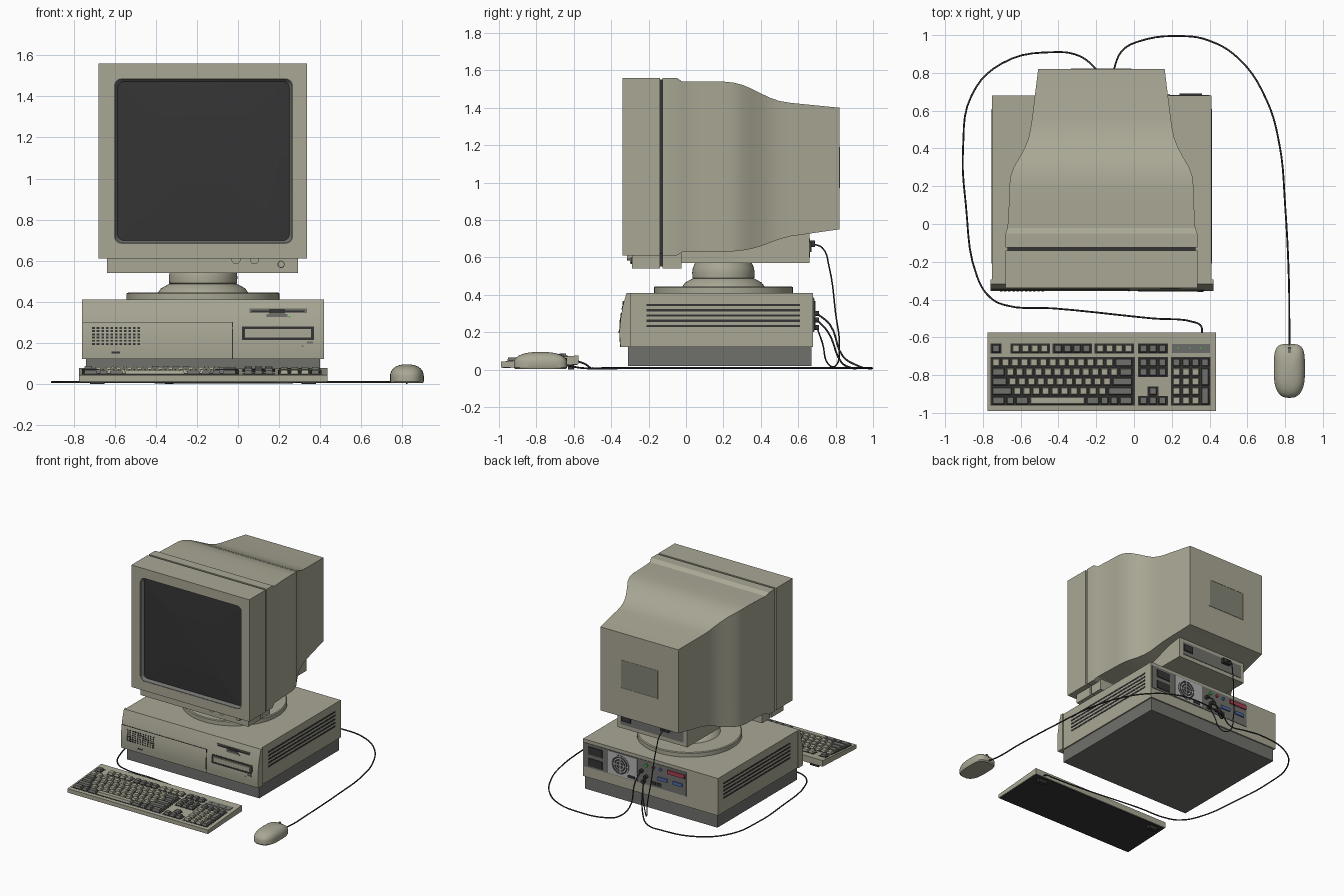
import bpy, bmesh
from math import sin, cos, pi, copysign

if "Cube" in bpy.data.objects:
    bpy.data.objects.remove(bpy.data.objects["Cube"])

def mat(name, r, g, b):
    m = bpy.data.materials.new(name)
    m.diffuse_color = (r, g, b, 1)
    m.use_nodes = True
    m.node_tree.nodes["Principled BSDF"].inputs["Base Color"].default_value = m.diffuse_color
    return m

BEIGE = mat("beige", .40, .39, .30)
GREY = mat("grey", .16, .16, .15)
LIGHT = mat("metal", .45, .45, .45)
DARK = mat("dark", .035, .035, .035)
LABEL = mat("label", .22, .23, .18)
GREEN, RED, BLUE = mat("green", .05, .5, .05), mat("red", .4, .05, .08), mat("blue", .08, .15, .4)

def finish(name, bm, m, smooth=True):
    bmesh.ops.recalc_face_normals(bm, faces=bm.faces)
    me = bpy.data.meshes.new(name)
    bm.to_mesh(me)
    bm.free()
    ob = bpy.data.objects.new(name, me)
    bpy.context.collection.objects.link(ob)
    me.materials.append(m)
    if smooth:
        bpy.ops.object.select_all(action='DESELECT')
        ob.select_set(True)
        bpy.context.view_layer.objects.active = ob
        bpy.ops.object.shade_smooth_by_angle(angle=0.5)
    return ob

def boxes(name, items, m, taper=0):
    """Boxes (x0, x1, y0, y1, z0, z1) in one mesh, tops optionally drawn in."""
    bm = bmesh.new()
    for x0, x1, y0, y1, z0, z1 in items:
        lo = [bm.verts.new(p) for p in ((x0, y0, z0), (x1, y0, z0), (x1, y1, z0), (x0, y1, z0))]
        t = taper
        hi = [bm.verts.new(p) for p in ((x0+t, y0+t, z1), (x1-t, y0+t, z1), (x1-t, y1-t, z1), (x0+t, y1-t, z1))]
        bm.faces.new(lo)
        bm.faces.new(hi)
        for i in range(4):
            j = (i+1) % 4
            bm.faces.new((lo[i], lo[j], hi[j], hi[i]))
    return finish(name, bm, m, False)

def loft(name, rings, m, cap=True, closed=False):
    bm = bmesh.new()
    vs = [[bm.verts.new(p) for p in r] for r in rings]
    n = len(vs[0])
    for a, b in list(zip(vs, vs[1:])) + ([(vs[-1], vs[0])] if closed else []):
        for i in range(n):
            j = (i+1) % n
            bm.faces.new((a[i], a[j], b[j], b[i]))
    if cap:
        bm.faces.new(vs[0])
        bm.faces.new(vs[-1])
    return finish(name, bm, m)

def lathe(name, prof, cx, cy, m, seg=48):
    loft(name, [[(cx+r*cos(2*pi*i/seg), cy+r*sin(2*pi*i/seg), z) for i in range(seg)] for r, z in prof], m)

def knob(name, x, z, r, y0, y1, m, seg=20, hole=0):
    c = lambda q, y: [(x+q*cos(2*pi*i/seg), y, z+q*sin(2*pi*i/seg)) for i in range(seg)]
    if hole:
        return loft(name, [c(r, y0), c(r, y1), c(hole, y1), c(hole, y0)], m, False, True)
    loft(name, [c(r, y0), c(r, y1)], m)

def tube(name, pts, r=.005):
    cu = bpy.data.curves.new(name, 'CURVE')
    cu.dimensions, cu.bevel_depth, cu.bevel_resolution, cu.resolution_u = '3D', r, 2, 5
    cu.use_fill_caps = True
    sp = cu.splines.new('BEZIER')
    sp.bezier_points.add(len(pts)-1)
    for bp, p in zip(sp.bezier_points, pts):
        bp.co = p
        bp.handle_left_type = bp.handle_right_type = 'AUTO'
    ob = bpy.data.objects.new(name, cu)
    bpy.context.collection.objects.link(ob)
    cu.materials.append(DARK)

def rrect(y, hw, hh, r, cx=-.168, cz=1.085):
    out = []
    for k, (sx, sz) in enumerate(((1, 1), (-1, 1), (-1, -1), (1, -1))):
        for i in range(6):
            a = pi/2*(k+i/5)
            out.append((cx+sx*(hw-r)+r*cos(a), y, cz+sz*(hh-r)+r*sin(a)))
    return out

# computer case: base, body, curved front bezel, side vents
boxes("case_base", [(-.74, .40, -.31, .67, .02, .12)], GREY)
boxes("case_body", [(-.752, .41, -.31, .68, .12, .41)], BEIGE)
front = [(.12, -.35), (.16, -.354), (.21, -.355), (.27, -.35), (.34, -.338), (.41, -.318)]
prof = [(-.295, .12)] + [(y, z) for z, y in front] + [(-.295, .41)]
loft("case_front", [[(x, y, z) for y, z in prof] for x in (-.76, .42)], BEIGE)
boxes("side_vents", [(x0, x1, -.21, .61, z-.006, z+.006) for x0, x1 in ((-.754, -.75), (.408, .412))
                     for z in (.345, .317, .289, .261, .233)], DARK)

def on_front(x0, x1, z0, z1, d=.002):
    z = (z0+z1)/2
    for (za, ya), (zb, yb) in zip(front, front[1:]):
        if za <= z <= zb:
            y = ya+(yb-ya)*(z-za)/(zb-za)
    return (x0, x1, y-d, y+.012, z0, z1)

# bezel details: panel seam, speaker holes, drives, lights
boxes("panel_seam", [on_front(-.755, -.025, .298, .302)] +
      [on_front(-.029, -.025, .12+i*.03, .15+i*.03) for i in range(6)], DARK)
boxes("speaker_holes", [on_front(-.71+i*.022, -.697+i*.022, .19+j*.0155, .199+j*.0155)
                        for i in range(11) for j in range(6)], DARK)
boxes("badge_slot", [on_front(-.615, -.575, .148, .158)], DARK)
boxes("floppy_slot", [on_front(.055, .335, .340, .366), on_front(.14, .24, .325, .341)], GREY)
boxes("floppy_mouth", [on_front(.065, .325, .350, .357, .005), on_front(.15, .23, .343, .364, .005)], DARK)
boxes("disc_drive_frame", [on_front(.02, .37, .268, .28), on_front(.02, .37, .213, .225),
                           on_front(.02, .035, .225, .268), on_front(.355, .37, .225, .268)], DARK)
boxes("disc_drive_tray", [on_front(.04, .35, .23, .264, .004)], BEIGE)
boxes("power_light", [on_front(.245, .255, .322, .330, .004)], GREEN)
boxes("eject_button", [on_front(.335, .365, .196, .206, .006), on_front(.31, .318, .18, .186)], GREY)

# case back: power supply, fan and ports
boxes("back_panel", [(-.48, .40, .675, .684, .20, .385)], GREY)
boxes("power_sockets", [(.24, .36, .68, .69, z, z+.06) for z in (.215, .305)], DARK)
boxes("fan_plate", [(-.06, .19, .68, .687, .205, .38)], LIGHT)
knob("fan_hole", .085, .293, .075, .68, .689, DARK, 32)
for r in (.075, .055, .035):
    knob("fan_guard", .085, .293, r, .687, .692, LIGHT, 32, r-.007)
boxes("fan_spokes", [(.015, .155, .687, .691, .290, .296), (.082, .088, .687, .691, .223, .363)], LIGHT)
for i, m in enumerate((GREEN, RED, BLUE)):
    knob("audio_jack", -.14-i*.06, .35, .012, .68, .693, m, 12)
boxes("parallel_port", [(-.47, -.32, .68, .693, .335, .365)], RED)
boxes("serial_ports", [(-.32, -.24, .68, .693, .265, .29), (-.45, -.37, .68, .693, .265, .29)], BLUE)
boxes("small_ports", [(-.27, -.23, .68, .69, .215, .24), (-.22, -.18, .68, .69, .215, .24), (-.04, .02, .68, .691, .215, .235)], DARK)
for x, z in ((-.10, .30), (-.14, .265), (-.12, .225)):
    knob("cable_plug", x, z, .014, .68, .71, DARK, 12)

# swivel stand
lathe("swivel_disc", [(.372, .405), (.372, .44), (.365, .445)], -.17, .20, BEIGE)
lathe("swivel_cone", [(.22, .444), (.205, .465), (.165, .487)], -.17, .20, BEIGE)
lathe("swivel_neck", [(.155, .48), (.165, .49), (.167, .52), (.163, .545), (.15, .575)], -.17, .20, BEIGE)

# monitor front with screen opening
MX = -.1725
rect = lambda y, w, b, t: [(MX-w, y, b), (MX+w, y, b), (MX+w, y, t), (MX-w, y, t)]
bezel = boxes("monitor_front", [(MX-.5075, MX+.5075, -.34, -.14, .61, 1.56)], BEIGE)
cut = loft("screen_cutter", [rrect(-.4, .436, .403, .035), rrect(-.28, .436, .403, .035)], GREY)
cut.hide_render = True
cut.hide_set(True)
mod = bezel.modifiers.new("opening", 'BOOLEAN')
mod.object, mod.operation, mod.solver = cut, 'DIFFERENCE', 'EXACT'
loft("screen_rim", [rrect(-.339, .437, .404, .036), rrect(-.339, .432, .399, .034),
                    rrect(-.318, .418, .387, .03), rrect(-.29, .418, .387, .03)], GREY, False)
loft("screen_glass", [rrect(-.325+.012*s*s, .425*s, .392*s, .03*s) for s in (1, .8, .6, .4, .2, .05)], DARK)
boxes("monitor_chin", [(MX-.465, MX+.465, -.29, -.14, .54, .615),
                       (MX-.465, MX+.465, -.125, -.025, .54, .64)], BEIGE)
boxes("monitor_groove", [(MX-.497, MX+.497, -.145, -.12, .62, 1.55),
                         (MX-.455, MX+.455, -.145, -.12, .55, .63)], DARK)
for x in (-.01, .08):
    knob("picture_knob", x, .605, .022, -.315, -.28, BEIGE)
knob("monitor_power_ring", .21, .582, .018, -.293, -.28, DARK)
knob("monitor_power_button", .21, .582, .014, -.30, -.28, BEIGE)

# monitor rear shell
shell = [(-.125, .5075, .61, 1.56), (-.05, .5075, .61, 1.56), (-.02, .497, .628, 1.54), (.10, .49, .63, 1.54),
         (.20, .487, .63, 1.54), (.25, .482, .632, 1.535), (.30, .465, .637, 1.523), (.35, .435, .646, 1.502),
         (.40, .408, .660, 1.477), (.45, .387, .679, 1.453), (.50, .376, .697, 1.436), (.56, .367, .713, 1.426),
         (.82, .335, .75, 1.40)]
loft("monitor_shell", [rect(*s) for s in shell], BEIGE)
boxes("monitor_underbox", [(MX-.30, MX+.30, -.03, .66, .57, .76)], BEIGE)
boxes("monitor_socket_panel", [(MX-.27, MX+.27, .655, .664, .60, .70)], GREY)
boxes("monitor_power_socket", [(.01, .09, .66, .672, .63, .68)], DARK)
boxes("monitor_plug", [(-.33, -.26, .66, .69, .655, .69)], DARK)
boxes("rear_label", [(MX-.155, MX+.155, .815, .822, .975, 1.185)], LABEL)
boxes("rear_label_edge", [(MX-.16, MX+.16, .815, .824, 1.185, 1.19), (MX-.16, MX+.16, .815, .824, .97, .975),
                          (MX-.16, MX-.155, .815, .824, .975, 1.185), (MX+.155, MX+.16, .815, .824, .975, 1.185)], BEIGE)

# keyboard
top = lambda y: .042+(y+.99)*.034/.415
loft("keyboard_body", [[(x, -.99, .012), (x, -.99, .042), (x, -.575, .076), (x, -.575, .03)] for x in (-.775, .435)], BEIGE)
loft("keyboard_underside", [[(x, -.985, .008), (x, -.985, .02), (x, -.58, .036), (x, -.58, .025)] for x in (-.77, .43)], DARK)
boxes("keyboard_feet", [(x, x+.07, -.63, -.60, 0, .03) for x in (-.72, .31)], DARK)

def well(x0, x1, y0, y1):
    loft("key_well", [[(x, y0, top(y0)-.01), (x, y0, top(y0)+.002), (x, y1, top(y1)+.002), (x, y1, top(y1)-.01)]
                      for x in (x0-.004, x1+.004)], DARK)

light_keys, dark_keys = [], []
P, G = .0507, .003
def key(x, y, w, h=1, dark=False, u=.05):
    z = top(y+P/2)
    (dark_keys if dark else light_keys).append((x+G, x+u*w-G, y+G, y+P*h-G, z-.008, z+.018))

rows = [[1]*13+[2], [1.5]+[1]*12+[1.5], [1.75]+[1]*11+[2.25], [2.25]+[1]*10+[2.75], [1.5, 1, 1.5, 6, 1.5, 1, 1, 1.5]]
for r, row in enumerate(rows):
    x = -.755
    for i, w in enumerate(row):
        edge = i in (0, len(row)-1) and r > 0 or (r == 0 and i == 13) or (r == 4 and i != 3)
        key(x, -.707-P*(r+1), w, dark=edge)
        x += w*.05
    for c in range(4):
        if c < 3 or r in (0, 1, 3):
            h = 2 if c == 3 and r in (1, 3) else 1
            key(.20+c*.0505, -.707-P*(r+h), 1, h, dark=(c == 3 or r == 0))
for x0 in (-.755, -.65, -.427, -.204):
    n = 1 if x0 == -.755 else 4
    well(x0, x0+n*.05, -.685, -.632)
    for i in range(n):
        key(x0+i*.05, -.684, 1, dark=(n == 1 or x0 == -.427))
for c in range(3):
    key(.025+c*.05, -.684, 1, dark=True)
    for y in (-.707-P, -.707-2*P, -.707-5*P):
        key(.025+c*.05, y, 1, dark=True)
key(.075, -.707-4*P, 1, dark=True)
for w in ((-.755, 0, -.962, -.705), (.025, .175, -.685, -.632), (.025, .175, -.81, -.705),
          (.025, .175, -.962, -.91), (.075, .125, -.91, -.86), (.20, .402, -.962, -.705)):
    well(*w)
boxes("letter_keys", light_keys, BEIGE, .006)
boxes("modifier_keys", dark_keys, GREY, .006)
loft("indicator_panel", [[(x, y, top(y)+d) for y, d in ((-.683, -.01), (-.683, .004), (-.634, .004), (-.634, -.01))]
                         for x in (.20, .402)], GREY)
boxes("indicator_lights", [(x, x+.008, -.662, -.655, .06, .0765) for x in (.23, .29, .35)], GREEN)

# mouse: lofted rounded outline
def outline(z, s):
    out = []
    for i in range(40):
        a = 2*pi*i/40
        e = 2/4.0 if sin(a) > 0 else 2/2.6
        out.append((.8225+.0825*s*copysign(abs(cos(a))**e, cos(a)),
                    -.778+.1425*s*copysign(abs(sin(a))**e, sin(a)), z))
    return out
loft("mouse_body", [outline(*p) for p in ((.004, .95), (.012, 1), (.04, 1), (.052, .975), (.064, .91),
                                          (.075, .81), (.084, .66), (.090, .48), (.0935, .28), (.095, .08))], BEIGE)
boxes("mouse_wheel", [(.815, .83, -.70, -.655, .05, .083)], GREY)
boxes("mouse_button_split", [(.821, .824, -.655, -.637, .03, .062)], DARK)

# cables
K = .008
tube("mouse_cable", [(-.10, .70, .30), (-.10, .77, .24), (-.10, .84, .07), (-.06, .92, .02), (.02, .965, K), (.25, .995, K),
                     (.40, .97, K), (.56, .87, K), (.70, .66, K), (.77, .42, K), (.80, .1, K), (.82, -.3, K),
                     (.8225, -.55, K), (.8225, -.65, .025)])
tube("keyboard_cable", [(-.14, .70, .265), (-.16, .76, .2), (-.21, .83, .04), (-.29, .89, K), (-.42, .91, K), (-.70, .85, K),
                        (-.86, .68, K), (-.905, .4, K), (-.89, .1, K), (-.83, -.28, K), (-.76, -.39, K), (-.68, -.43, K),
                        (-.42, -.447, K), (.1, -.50, K), (.32, -.52, .015), (.355, -.54, .03), (.36, -.58, .045)])
tube("monitor_cable", [(-.295, .68, .672), (-.29, .73, .65), (-.28, .765, .55), (-.26, .80, .30), (-.24, .82, .12), (-.22, .80, .02),
                       (-.18, .76, .03), (-.14, .73, .14), (-.12, .70, .225)], .004)
